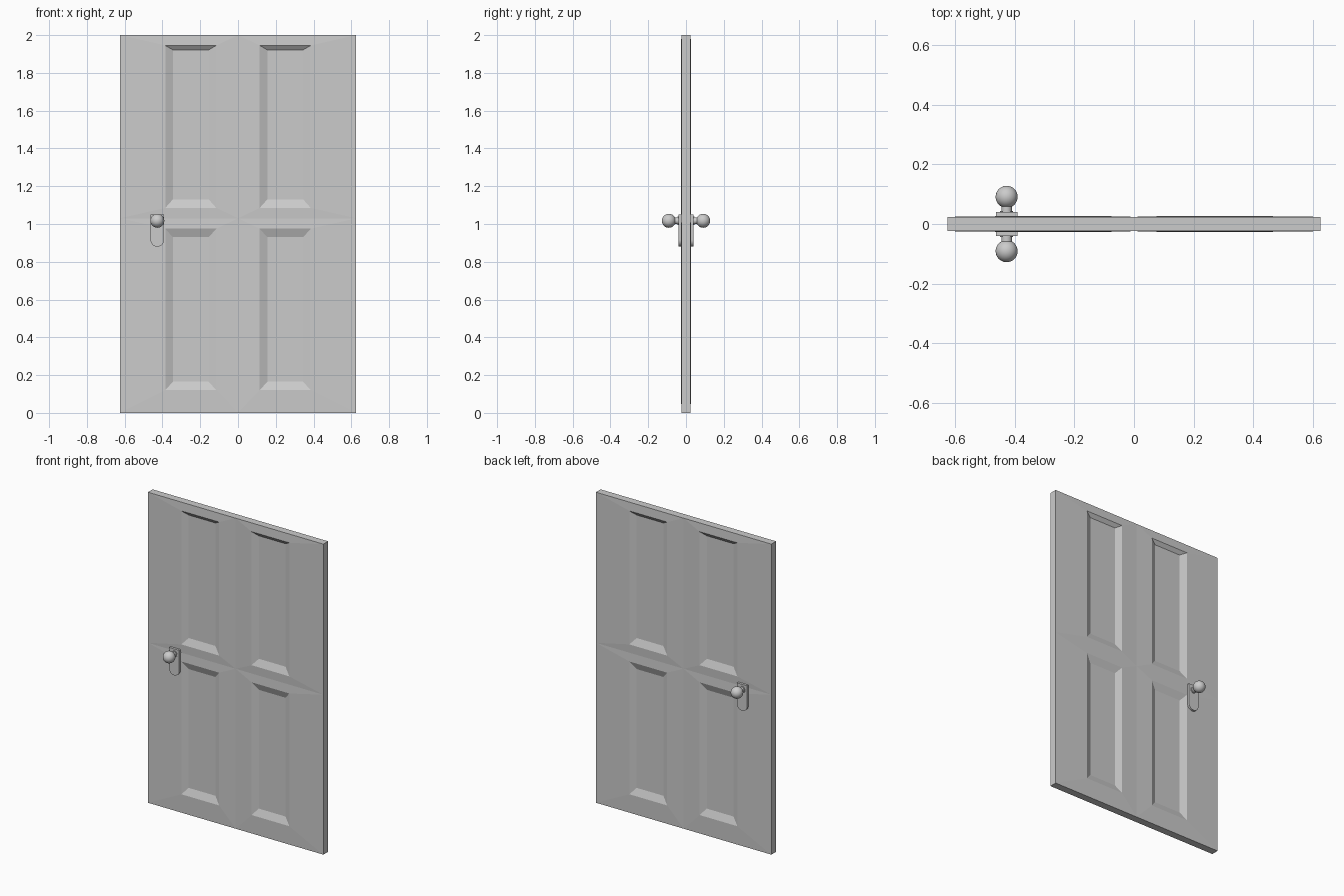
import bpy, bmesh, math

if "Cube" in bpy.data.objects:
    bpy.data.objects.remove(bpy.data.objects["Cube"])

W, H, T = 0.625, 2.0, 0.024        # half width, height, half thickness
MID = 1.03                         # height of the middle rail
RIM, DEPTH = 0.003, 0.015          # raised panel rim, panel recess
KX, KZ = -0.427, 1.017             # knob position


def finish(bm, name, smooth=False):
    bmesh.ops.remove_doubles(bm, verts=bm.verts, dist=1e-5)
    bmesh.ops.recalc_face_normals(bm, faces=bm.faces)
    me = bpy.data.meshes.new(name)
    bm.to_mesh(me)
    bm.free()
    ob = bpy.data.objects.new(name, me)
    bpy.context.collection.objects.link(ob)
    if smooth:
        bpy.ops.object.select_all(action='DESELECT')
        bpy.context.view_layer.objects.active = ob
        ob.select_set(True)
        bpy.ops.object.shade_smooth_by_angle(angle=math.radians(40))
    return ob


# Door slab: four panels per side, each with a raised rim and sunken field
bm = bmesh.new()


def ring(x0, x1, z0, z1, y):
    return [bm.verts.new((x, y, z)) for x, z in ((x0, z0), (x1, z0), (x1, z1), (x0, z1))]


# rows: outer z range, rim z range, sunken field z range
rows = [((0, MID), (0.12, 0.975), (0.165, 0.93)),
        ((MID, H), (1.085, 1.945), (1.13, 1.922))]
cols = (0, W), (0.115, 0.385), (0.155, 0.345)
for side in (-1, 1):
    for sx in (-1, 1):
        for row in rows:
            rings = []
            for (a, b), (c, d), off in zip(cols, row, (T, T + RIM, T - DEPTH)):
                rings.append(ring(sx * a, sx * b, c, d, side * off))
            for r0, r1 in zip(rings, rings[1:]):
                for i in range(4):
                    j = (i + 1) % 4
                    bm.faces.new((r0[i], r0[j], r1[j], r1[i]))
            bm.faces.new(rings[-1])

# slab edges joining the two sides
outline = [(-W, 0), (0, 0), (W, 0), (W, MID), (W, H), (0, H), (-W, H), (-W, MID)]
for (xa, za), (xb, zb) in zip(outline, outline[1:] + outline[:1]):
    bm.faces.new([bm.verts.new(p) for p in
                  ((xa, -T, za), (xb, -T, zb), (xb, T, zb), (xa, T, za))])
finish(bm, "door_slab")


# Lock plate with rounded lower end
def plate(side, name):
    bm = bmesh.new()
    r, zc = 0.036, 0.916
    pts = [(KX + r, 1.05), (KX - r, 1.05)]
    pts += [(KX - r * math.cos(math.pi * i / 16), zc - r * math.sin(math.pi * i / 16))
            for i in range(17)]
    face = bm.faces.new([bm.verts.new((x, side * 0.02, z)) for x, z in pts])
    ext = bmesh.ops.extrude_face_region(bm, geom=[face])
    for v in ext["geom"]:
        if isinstance(v, bmesh.types.BMVert):
            v.co.y = side * 0.040
    # the extrude consumes no back cap, so close any open side
    bmesh.ops.holes_fill(bm, edges=[e for e in bm.edges if e.is_boundary])
    finish(bm, name, True)


# Knob: stem and ball turned from one profile of (radius, distance)
def knob(side, name):
    R, yc, stem = 0.037, 0.091, 0.018
    prof = [(0, 0.038), (0.022, 0.038), (0.022, 0.044), (stem, 0.044)]
    start = math.asin(stem / R)
    for i in range(15):
        a = start + (math.pi - start) * i / 14
        prof.append((R * math.sin(a), yc - R * math.cos(a)))
    bm = bmesh.new()
    vs = [bm.verts.new((KX + r, side * y, KZ)) for r, y in prof]
    es = [bm.edges.new(p) for p in zip(vs, vs[1:])]
    bmesh.ops.spin(bm, geom=vs + es, cent=(KX, 0, KZ), axis=(0, 1, 0),
                   angle=2 * math.pi, steps=28)
    finish(bm, name, True)


for side, label in ((-1, "front"), (1, "back")):
    plate(side, label + "_lock_plate")
    knob(side, label + "_knob")
